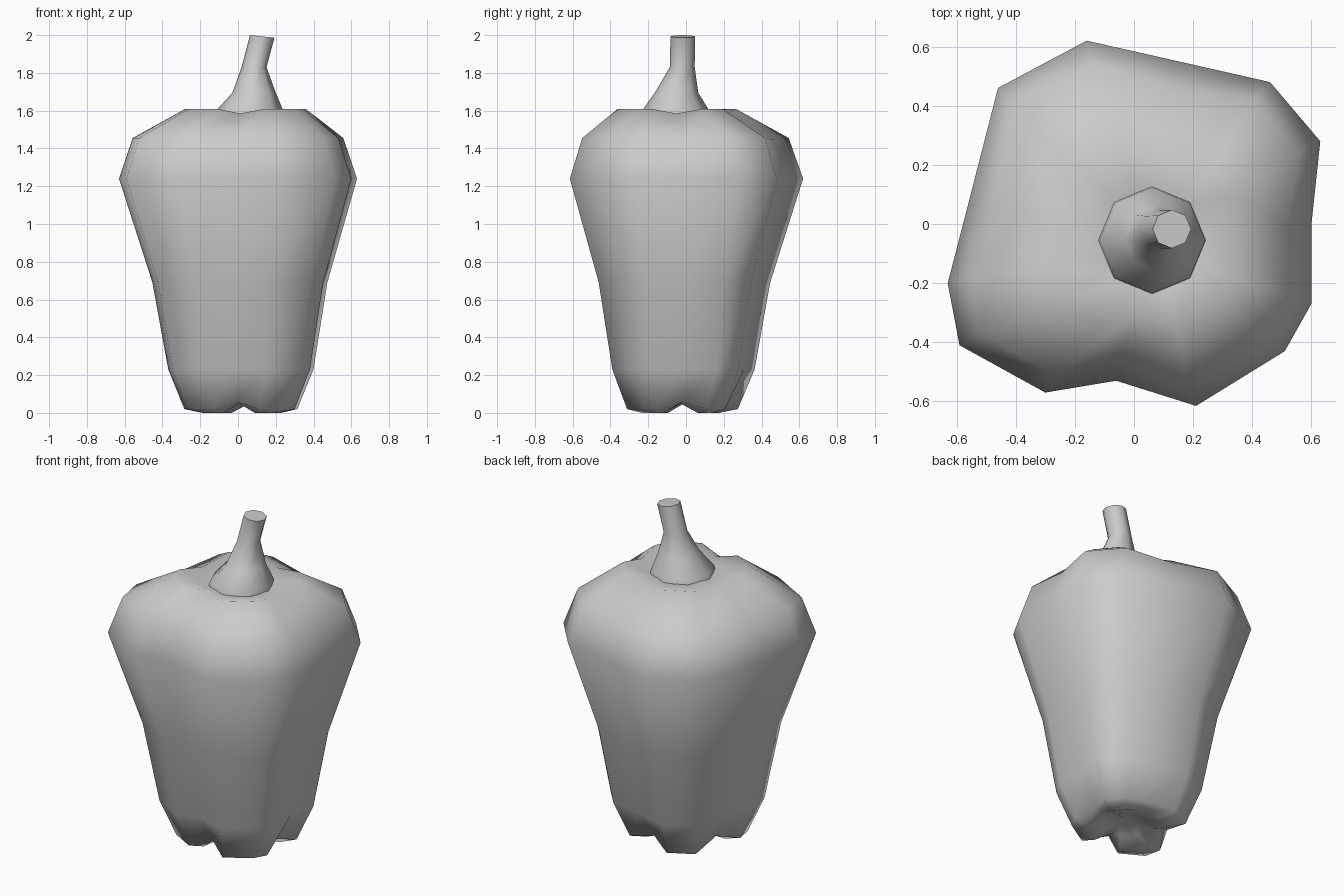
import bpy, bmesh, math
from mathutils import Vector

if "Cube" in bpy.data.objects:
    bpy.data.objects.remove(bpy.data.objects["Cube"])


def loft(name, rings, start=None, end=None):
    """Skin a stack of equal-length rings; close each end with a fan or a flat cap."""
    bm = bmesh.new()
    loops = [[bm.verts.new(p) for p in r] for r in rings]
    n = len(loops[0])
    for a, b in zip(loops, loops[1:]):
        for i in range(n):
            j = (i + 1) % n
            bm.faces.new((a[i], a[j], b[j], b[i]))
    for loop, tip in ((loops[0], start), (loops[-1], end)):
        if tip is None:
            bm.faces.new(loop)
        else:
            c = bm.verts.new(tip)
            for i in range(n):
                bm.faces.new((loop[i], loop[(i + 1) % n], c))
    bmesh.ops.recalc_face_normals(bm, faces=bm.faces)
    mesh = bpy.data.meshes.new(name)
    bm.to_mesh(mesh)
    bm.free()
    obj = bpy.data.objects.new(name, mesh)
    bpy.context.collection.objects.link(obj)
    for p in mesh.polygons:
        p.use_smooth = True
    return obj


# Pepper body: widest outline, with a groove in the middle of each side
outline = [(-0.06, -0.53), (0.21, -0.615), (0.51, -0.43), (0.60, -0.27),
           (0.60, 0.0), (0.63, 0.28), (0.46, 0.48),
           (0.15, 0.55), (-0.16, 0.62), (-0.46, 0.46),
           (-0.56, 0.07), (-0.63, -0.20), (-0.59, -0.41), (-0.30, -0.57)]
grooves = {0, 4, 7, 10}

# z, scale, centre x, centre y, groove inset, groove lift
sections = [(0.035, 0.20, 0.03, -0.04, 0.80, 0.03),
            (0.00, 0.33, 0.02, -0.03, 0.80, 0.05),
            (0.02, 0.475, 0.015, -0.02, 0.84, 0.04),
            (0.23, 0.61, 0.015, -0.015, 0.96, 0.0),
            (0.69, 0.735, 0.01, -0.01, 1.0, 0.0),
            (1.24, 1.00, 0.0, 0.0, 1.0, 0.0),
            (1.455, 0.885, 0.0, -0.005, 0.97, -0.01),
            (1.61, 0.505, 0.04, -0.05, 0.95, -0.025),
            (1.575, 0.26, 0.06, -0.05, 1.0, 0.0)]
rings = []
for z, s, cx, cy, inset, lift in sections:
    ring = []
    for i, (x, y) in enumerate(outline):
        k, dz = (s * inset, lift) if i in grooves else (s, 0)
        ring.append((cx + x * k, cy + y * k, z + dz))
    rings.append(ring)
loft("pepper_body", rings, start=(0.03, -0.04, 0.07), end=(0.06, -0.05, 1.55))

# Stem: flared eight-sided base, narrowing and leaning to +x
stem_sections = [(1.55, 0.06, -0.055, 0.185, 0.0),
                 (1.60, 0.062, -0.055, 0.178, 0.0),
                 (1.695, 0.085, -0.05, 0.115, 0.0),
                 (1.83, 0.085, -0.02, 0.066, 0.0),
                 (1.993, 0.128, -0.017, 0.065, -0.11)]
stem_rings = []
for z, cx, cy, r, tilt in stem_sections:
    stem_rings.append([(cx + r * math.cos(a), cy + r * math.sin(a),
                        z + tilt * r * math.cos(a))
                       for a in (i * math.tau / 8 for i in range(8))])
stem = loft("stem", stem_rings)
bpy.context.view_layer.objects.active = stem
stem.select_set(True)
bpy.ops.object.shade_smooth_by_angle(angle=math.radians(60))
